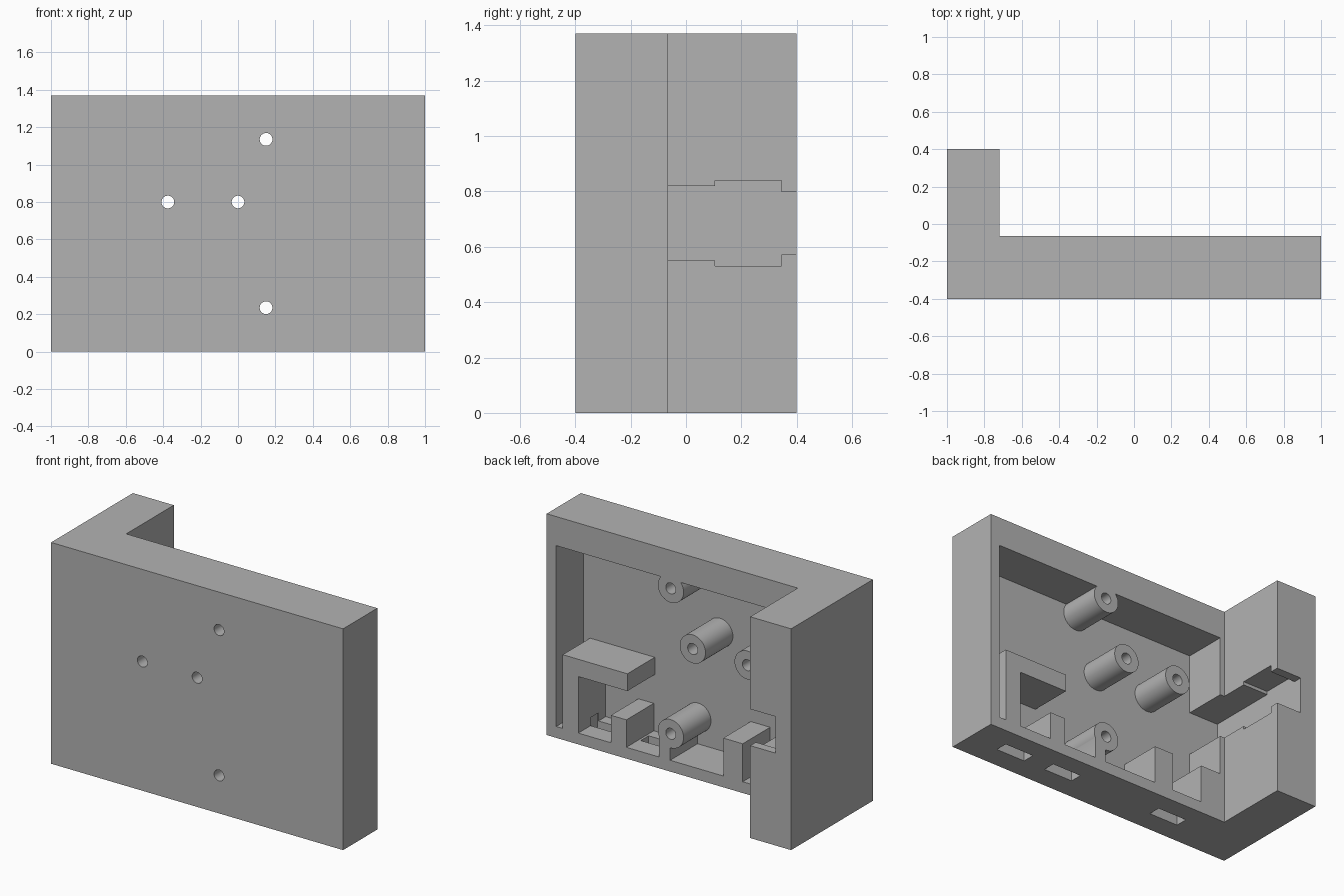
import bpy
import bmesh
from mathutils import Vector

if "Cube" in bpy.data.objects:
    bpy.data.objects.remove(bpy.data.objects["Cube"], do_unlink=True)

grey = bpy.data.materials.new("matte_grey")
grey.use_nodes = True
colour = (0.45, 0.45, 0.45, 1)
grey.diffuse_color = colour
grey.node_tree.nodes["Principled BSDF"].inputs["Base Color"].default_value = colour


def prism(name, points, axis, lo, hi):
    """Extrude a 2D outline along one axis; the points use the other two axes in order."""
    bm = bmesh.new()

    def place(p, d):
        co = list(p)
        co.insert(axis, d)
        return Vector(co)

    face = bm.faces.new([bm.verts.new(place(p, lo)) for p in points])
    grown = bmesh.ops.extrude_face_region(bm, geom=[face])
    move = place((0, 0), hi - lo)
    bmesh.ops.translate(bm, vec=move, verts=[v for v in grown["geom"] if isinstance(v, bmesh.types.BMVert)])
    bmesh.ops.recalc_face_normals(bm, faces=bm.faces)
    mesh = bpy.data.meshes.new(name)
    bm.to_mesh(mesh)
    bm.free()
    obj = bpy.data.objects.new(name, mesh)
    bpy.context.collection.objects.link(obj)
    mesh.materials.append(grey)
    return obj


def rect(a0, a1, b0, b1):
    return [(a0, b0), (a1, b0), (a1, b1), (a0, b1)]


def rod(name, x, z, radius, lo, hi):
    """Cylinder along y."""
    bpy.ops.mesh.primitive_cylinder_add(vertices=48, radius=radius, depth=hi - lo,
                                        location=(x, (lo + hi) / 2, z), rotation=(1.5707963, 0, 0))
    obj = bpy.context.object
    obj.name = name
    obj.data.materials.append(grey)
    return obj


def cut(target, cutter):
    """Subtract the cutter and discard it."""
    mod = target.modifiers.new("cut", "BOOLEAN")
    mod.operation, mod.solver, mod.object = "DIFFERENCE", "EXACT", cutter
    bpy.context.view_layer.objects.active = target
    bpy.ops.object.modifier_apply(modifier=mod.name)
    bpy.data.objects.remove(cutter, do_unlink=True)


BACK, FLOOR, WING = -0.065, -0.333, -0.72
posts = [(0.15, 1.135), (0.15, 0.235), (0, 0.8), (-0.375, 0.8)]

# L-shaped housing
housing = prism("housing", [(-1, -0.4), (1, -0.4), (1, BACK), (WING, BACK), (WING, 0.4), (-1, 0.4)],
                2, 0, 1.37)

# Rear pocket, leaving the inner ribs and screw posts standing
pocket = prism("pocket_cutter", rect(-0.69, 0.935, 0.07, 1.19), 1, FLOOR, 0)
hook = [(0.89, 0), (0.89, 0.527), (0.447, 0.527), (0.447, 0.42), (0.783, 0.42), (0.783, 0)]
cut(pocket, prism("hook_rib", hook, 1, -0.5, 0.1))
for x0, x1, top in [(0.454, 0.56, 0.24), (0.154, 0.229, 0.24), (-0.343, -0.21, 0.305), (-0.8, -0.55, 0.305)]:
    cut(pocket, prism("rib", rect(x0, x1, 0, top), 1, -0.5, 0.1))
for x, z in posts:
    cut(pocket, rod("screw_post", x, z, 0.088, -0.5, 0.1))
cut(housing, pocket)

# Stepped channel on the inner side of the wing
upper = [(FLOOR, 0.82), (0.105, 0.82), (0.105, 0.84), (0.345, 0.84), (0.345, 0.798), (0.5, 0.798)]
lower = [(y, 1.37 - z) for y, z in reversed(upper)]
cut(housing, prism("channel_cutter", upper + lower, 0, -0.893, -0.65))

# Screw holes through the front
for x, z in posts:
    cut(housing, rod("screw_hole_cutter", x, z, 0.034, -0.6, 0.2))

# Slots through the bottom wall
for x in (0.69, 0.34, -0.437):
    cut(housing, prism("slot_cutter", rect(x - 0.1, x + 0.1, -0.262, -0.185), 2, -0.1, 0.12))

bpy.ops.object.select_all(action="DESELECT")
housing.select_set(True)
bpy.context.view_layer.objects.active = housing
bpy.ops.object.shade_smooth_by_angle()
